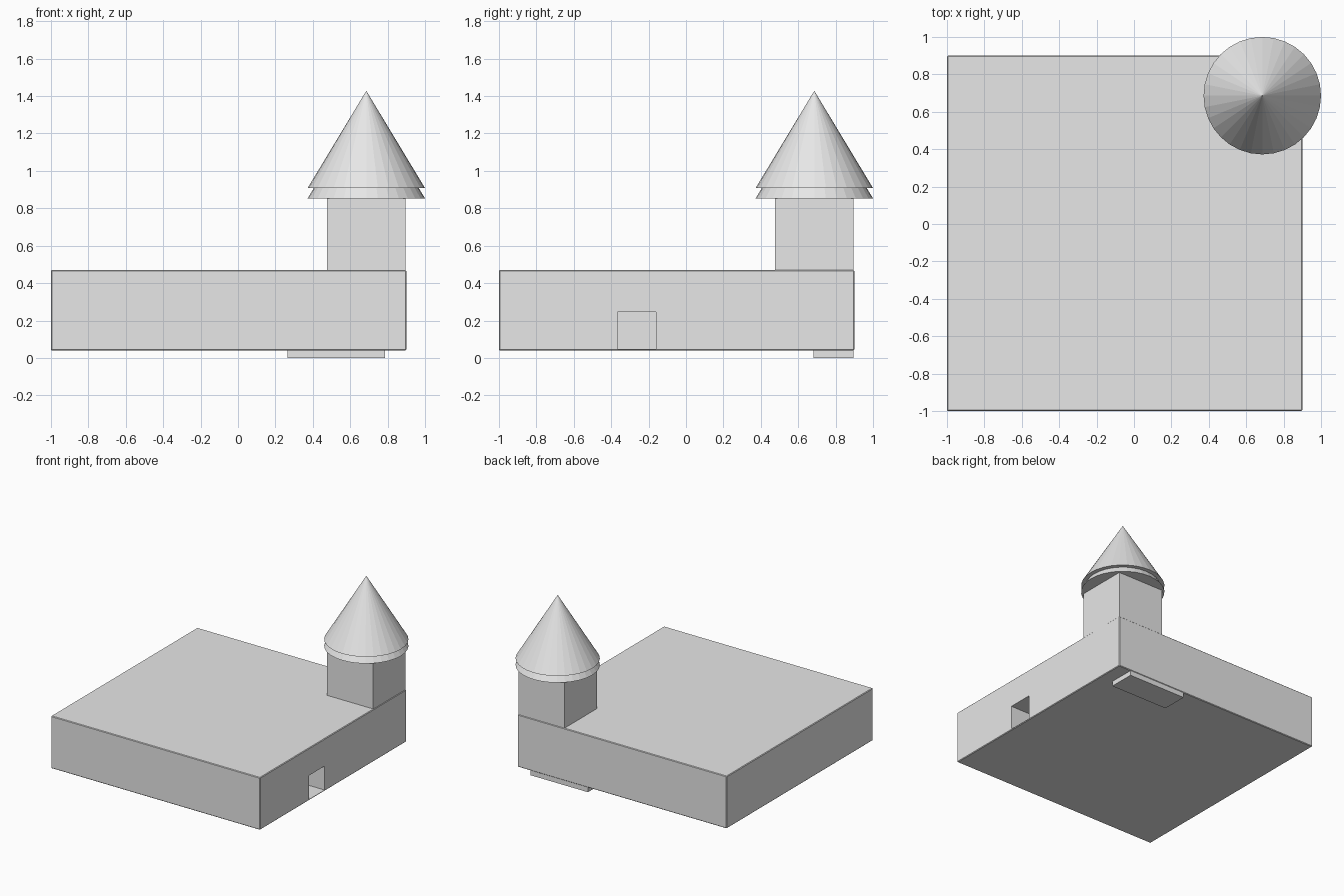
import bpy
from mathutils import Vector

cube = bpy.data.objects.get("Cube")
if cube:
    bpy.data.objects.remove(cube, do_unlink=True)

# One plain grey for the whole model
grey = bpy.data.materials.new("light_grey")
grey.use_nodes = True
colour = (0.8, 0.8, 0.8, 1)
grey.diffuse_color = colour
grey.node_tree.nodes["Principled BSDF"].inputs["Base Color"].default_value = colour


def box(name, low, high):
    """Box between two opposite corners."""
    low, high = Vector(low), Vector(high)
    bpy.ops.mesh.primitive_cube_add(size=1, location=(low + high) / 2)
    obj = bpy.context.object
    obj.name = name
    obj.scale = high - low
    bpy.ops.object.transform_apply(location=False, rotation=False, scale=True)
    obj.data.materials.append(grey)
    return obj


def apply_modifier(obj, modifier):
    bpy.context.view_layer.objects.active = obj
    bpy.ops.object.modifier_apply(modifier=modifier.name)


# Wide base block with slightly softened edges
base = box("base_block", (-1, -1, 0.04), (0.9, 0.9, 0.47))
bevel = base.modifiers.new("edge_bevel", "BEVEL")
bevel.width = 0.005
bevel.segments = 1
apply_modifier(base, bevel)

# Square doorway cut into the side wall
cutter = box("doorway_cutter", (0.7, -0.365, 0.048), (1.0, -0.16, 0.245))
cutter.hide_render = True
cut = base.modifiers.new("doorway", "BOOLEAN")
cut.object = cutter
cut.operation = "DIFFERENCE"
cut.solver = "EXACT"
apply_modifier(base, cut)
bpy.data.objects.remove(cutter, do_unlink=True)

# Step slab under the back edge
box("step_slab", (0.264, 0.683, 0), (0.786, 0.896, 0.05))

# Square tower on the corner
centre = 0.686
half = 0.21
box("tower", (centre - half, centre - half, 0.45),
    (centre + half, centre + half, 0.87))

# Two stacked cones form the roof
for name, bottom in (("lower_roof", 0.853), ("upper_roof", 0.908)):
    height = 0.52
    bpy.ops.mesh.primitive_cone_add(
        vertices=32, radius1=0.314, radius2=0, depth=height,
        location=(centre, centre, bottom + height / 2))
    roof = bpy.context.object
    roof.name = name
    roof.data.materials.append(grey)
